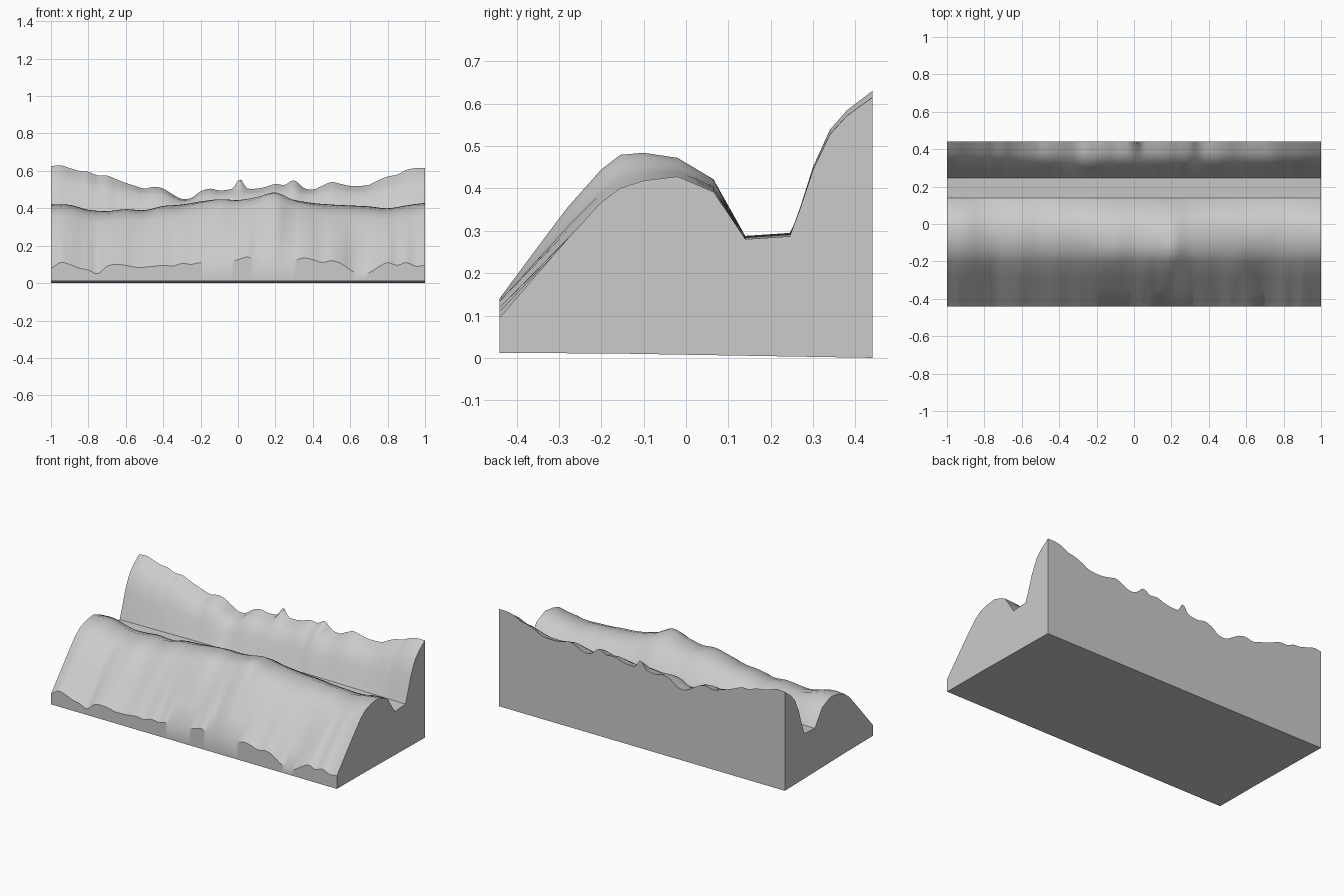
import bpy
import bmesh
import math
import random

random.seed(4)

default_cube = bpy.data.objects.get("Cube")
if default_cube:
    bpy.data.objects.remove(default_cube, do_unlink=True)

# Heights in hundredths, evenly spaced along x from the right end to the left end
FRONT_EDGE = [8, 11, 10, 8, 7, 5, 9, 10, 9.5, 8.5, 8.5, 9, 9.5, 9, 10.5, 10, 11, 10.5, 11, 11.5,
              12.5, 14, 12, 13.5, 14, 12.5, 12, 13.5, 12.5, 11, 12, 10.5, 7, 5, 5.5, 8.5, 11, 9.5, 11, 9, 9.5]
RIDGE = [42, 41.8, 39.2, 38.5, 39.5, 39, 41.2, 42, 44, 45.5, 45, 46.5, 48.5, 45, 43, 42, 41.5, 41, 40, 41.5, 43]
BACK_EDGE = [62.5, 63, 61.5, 60, 59.5, 57.5, 57.5, 55.5, 53.5, 52, 50.5, 51.5, 50.5, 47.5, 45, 45.5, 49, 50.5, 49.5, 50,
             51, 50.5, 50.5, 51.5, 53, 52.5, 55, 51, 50, 52, 54, 53, 52, 52, 52.5, 55, 57, 58, 60.5, 61.5, 61.5]

# Cross-section: y, share of climb on a low ridge, share of climb on a high ridge
HILL = [(-0.36, 0.27, 0.32), (-0.28, 0.54, 0.63), (-0.2, 0.80, 0.89), (-0.155, 0.9, 0.99),
        (-0.1, 0.96, 1.0), (-0.02, 1.0, 0.96), (0.065, 0.9, 0.81)]
# Cross-section: y, share of climb where the bank is high, share where it is low
BANK = [(0.27, 0.22, 0.25), (0.3, 0.49, 0.58), (0.34, 0.74, 0.86), (0.38, 0.87, 0.95)]
HALF_DEPTH = 0.44
COLUMNS = 120


def sample(values, t):
    """Smooth curve through evenly spaced values, with t from start to end."""
    position = t * (len(values) - 1)
    i = min(int(position), len(values) - 2)
    f = position - i
    a, b, c, d = (values[min(max(k, 0), len(values) - 1)] for k in (i - 1, i, i + 1, i + 2))
    slope_b, slope_c = (c - a) / 2, (d - b) / 2
    curve = b + f * slope_b + f * f * (3 * (c - b) - 2 * slope_b - slope_c)
    return (curve + f ** 3 * (2 * (b - c) + slope_b + slope_c)) / 100


def mix(a, b, t):
    t = min(max(t, 0), 1)
    return a + (b - a) * t


def cross_section(t):
    """Closed outline of the block at one station along its length."""
    x = 2 * t - 1
    front, ridge, back = (sample(v, t) for v in (FRONT_EDGE, RIDGE, BACK_EDGE))
    valley = 0.28 + 0.008 * math.cos(math.pi * x / 2)
    streak = random.uniform(-0.003, 0.003) if abs(x) < 1 else 0

    outline = [(-HALF_DEPTH, front)]
    for y, low, high in HILL:
        share = mix(low, high, (ridge - 0.42) / 0.07)
        outline.append((y, front + (ridge - front) * share + streak * (1 - share)))
    outline += [(0.14, valley), (0.245, valley + 0.007)]
    for y, high, low in BANK:
        share = mix(low, high, (back - 0.48) / 0.08)
        outline.append((y, valley + (back - valley) * share + streak * (1 - share)))
    # Small pinnacle on the back rim
    pinnacle = 0.055 * max(0, 1 - abs(x - 0.01) / 0.035)
    outline.append((HALF_DEPTH, back + pinnacle))
    # Slightly tilted underside
    outline += [(HALF_DEPTH, 0), (-0.15, 0.01), (-HALF_DEPTH, 0.012)]
    return [(x, y, z) for y, z in outline]


# Sweep the changing cross-section along x and close both ends
bm = bmesh.new()
rings = [[bm.verts.new(p) for p in cross_section(i / COLUMNS)] for i in range(COLUMNS + 1)]
for ring, following in zip(rings, rings[1:]):
    for k in range(len(ring)):
        n = (k + 1) % len(ring)
        bm.faces.new((ring[k], ring[n], following[n], following[k]))
bm.faces.new(rings[0])
bm.faces.new(rings[-1])
bmesh.ops.recalc_face_normals(bm, faces=bm.faces)

mesh = bpy.data.meshes.new("terrain_block")
bm.to_mesh(mesh)
bm.free()
terrain = bpy.data.objects.new("terrain_block", mesh)
bpy.context.collection.objects.link(terrain)

# Smooth ground with crisp block edges
bpy.ops.object.select_all(action="DESELECT")
terrain.select_set(True)
bpy.context.view_layer.objects.active = terrain
bpy.ops.object.shade_smooth_by_angle(angle=math.radians(40))
